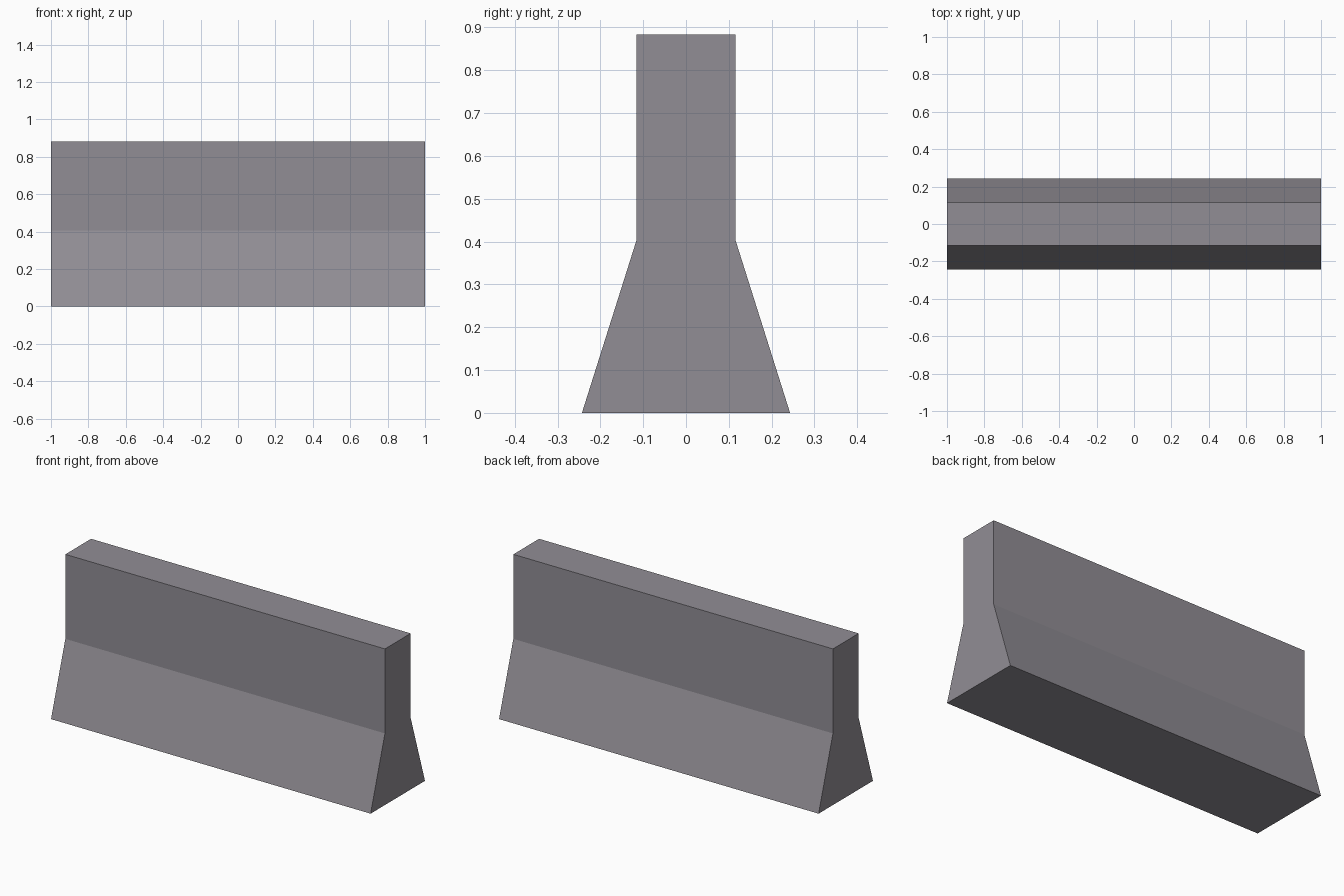
import bpy
import bmesh

# Remove the default object
cube = bpy.data.objects.get("Cube")
if cube:
    bpy.data.objects.remove(cube, do_unlink=True)

LENGTH = 2.0

# Plain concrete colour
concrete = bpy.data.materials.new("concrete_grey")
concrete.use_nodes = True
colour = (0.285, 0.27, 0.30, 1.0)
concrete.diffuse_color = colour
for node in concrete.node_tree.nodes:
    if node.type == "BSDF_PRINCIPLED":
        node.inputs["Base Color"].default_value = colour
        node.inputs["Roughness"].default_value = 0.9

# Half of the cross-section (y, z): flared foot, then upright wall
half_profile = [(0.243, 0.0), (0.115, 0.405), (0.115, 0.883)]
profile = half_profile + [(-y, z) for y, z in reversed(half_profile)]

# Barrier body: the cross-section extruded along x
bm = bmesh.new()
end = bm.faces.new([bm.verts.new((-LENGTH / 2, y, z)) for y, z in profile])
result = bmesh.ops.extrude_face_region(bm, geom=[end], use_keep_orig=True)
moved = [v for v in result["geom"] if isinstance(v, bmesh.types.BMVert)]
bmesh.ops.translate(bm, verts=moved, vec=(LENGTH, 0, 0))
bmesh.ops.recalc_face_normals(bm, faces=bm.faces[:])

mesh = bpy.data.meshes.new("barrier_body")
bm.to_mesh(mesh)
bm.free()
mesh.materials.append(concrete)
body = bpy.data.objects.new("barrier_body", mesh)
bpy.context.collection.objects.link(body)
